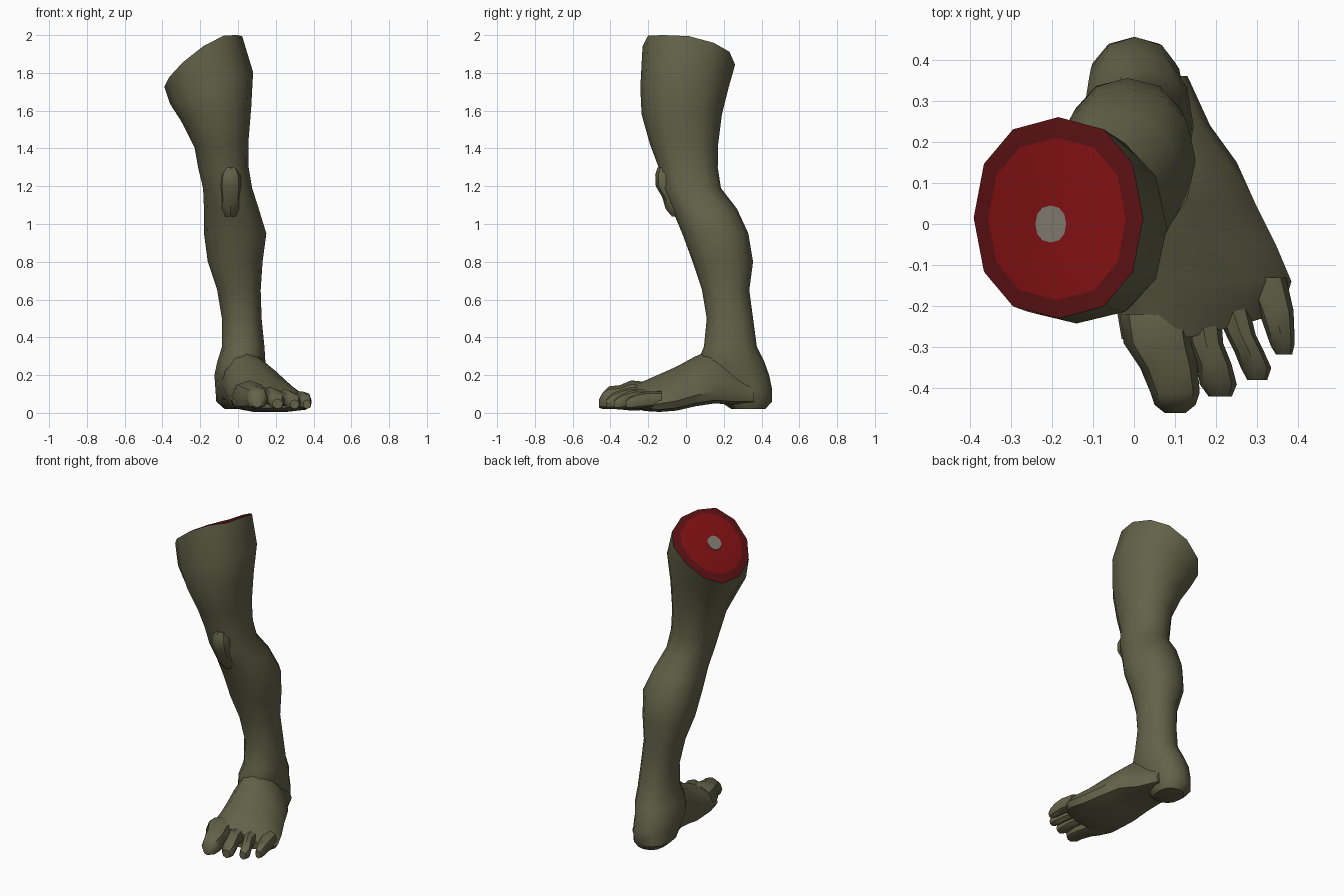
import bpy, bmesh, math

def material(name, rgb):
    m = bpy.data.materials.new(name)
    m.diffuse_color = (*rgb, 1)
    return m

SKIN = material("olive skin", (0.125, 0.122, 0.066))
RIM = material("dark red rim", (0.095, 0.005, 0.006))
FLESH = material("red flesh", (0.2, 0.005, 0.006))
BONE = material("grey bone", (0.2, 0.185, 0.15))

def loft(name, rings, mats, cap_end=True):
    """Skin a list of equal-length rings; mats holds one material per band."""
    bm = bmesh.new()
    loops = [[bm.verts.new(p) for p in r] for r in rings]
    n = len(rings[0])
    slots = list(dict.fromkeys(mats))
    for k in range(len(loops) - 1):
        a, b = loops[k], loops[k + 1]
        for i in range(n):
            j = (i + 1) % n
            f = bm.faces.new((a[i], a[j], b[j], b[i]))
            f.material_index = slots.index(mats[min(k, len(mats) - 1)])
    bm.faces.new(loops[0][::-1])
    if cap_end:
        f = bm.faces.new(loops[-1])
        f.material_index = slots.index(mats[-1])
    bmesh.ops.recalc_face_normals(bm, faces=bm.faces)
    me = bpy.data.meshes.new(name)
    bm.to_mesh(me)
    bm.free()
    for m in slots:
        me.materials.append(m)
    ob = bpy.data.objects.new(name, me)
    bpy.context.collection.objects.link(ob)
    bpy.ops.object.select_all(action='DESELECT')
    ob.select_set(True)
    bpy.context.view_layer.objects.active = ob
    bpy.ops.object.shade_smooth_by_angle(angle=math.radians(42))
    return ob

def oval(x0, x1, y0, y1, n=12, power=0.9):
    """Slightly squared oval filling a rectangle."""
    pts = []
    for i in range(n):
        a = 2 * math.pi * i / n
        c, s = math.cos(a), math.sin(a)
        pts.append(((x0 + x1) / 2 + (x1 - x0) / 2 * math.copysign(abs(c) ** power, c),
                    (y0 + y1) / 2 + (y1 - y0) / 2 * math.copysign(abs(s) ** power, s)))
    return pts

def cut_height(x, y):
    z = 2.0 + 0.66 * (x - 0.02) - 0.2 * y + 0.03 * (1 - ((x + 0.19) / 0.2) ** 2)
    return min(z, 2.0)

# Leg from heel to thigh: z, x0, x1, y0, y1, sideways tilt
sections = [
    (0.02, -0.07, 0.09, 0.24, 0.42, 0), (0.06, -0.115, 0.115, 0.18, 0.455, 0),
    (0.13, -0.12, 0.125, 0.12, 0.455, 0), (0.20, -0.125, 0.13, 0.07, 0.44, 0),
    (0.27, -0.11, 0.145, 0.06, 0.415, 0), (0.35, -0.085, 0.14, 0.095, 0.375, 0),
    (0.50, -0.085, 0.125, 0.11, 0.355, 0), (0.65, -0.11, 0.12, 0.085, 0.335, 0),
    (0.80, -0.16, 0.13, 0.035, 0.355, 0), (0.95, -0.18, 0.15, -0.02, 0.33, 0),
    (1.08, -0.18, 0.11, -0.075, 0.27, 0), (1.19, -0.185, 0.075, -0.13, 0.185, 0),
    (1.30, -0.21, 0.055, -0.145, 0.168, 0.05), (1.42, -0.23, 0.055, -0.19, 0.17, 0.1),
    (1.58, -0.30, 0.07, -0.235, 0.19, 0.2), (1.72, -0.36, 0.08, -0.242, 0.225, 0.38),
]
rings = []
for z, x0, x1, y0, y1, t in sections:
    mid = (x0 + x1) / 2
    rings.append([(x, y, z + t * (x - mid)) for x, y in oval(x0, x1, y0, y1)])
skin_bands = len(rings)
# Cut end: outer edge, rim, flesh, bone
for x0, x1, y0, y1, lift in ((-0.39, 0.022, -0.23, 0.26, 0), (-0.355, -0.02, -0.185, 0.21, 0.004),
                             (-0.24, -0.165, -0.045, 0.045, 0.0)):
    rings.append([(x, y, min(2.0, cut_height(x, y) + lift)) for x, y in oval(x0, x1, y0, y1)])
loft("leg", rings, [SKIN] * skin_bands + [RIM, FLESH, BONE], cap_end=False)
# Bone end closing the middle of the cut
bone = [[(x, y, cut_height(x, y) + h) for x, y in oval(-0.24, -0.165, -0.045, 0.045)]
        for h in (-0.03, 0.003)]
loft("bone_end", bone, [BONE])

# Kneecap: z, half width, front y
knee = [(1.04, 0.035, -0.075), (1.08, 0.05, -0.108), (1.14, 0.055, -0.125),
        (1.20, 0.06, -0.16), (1.26, 0.055, -0.163), (1.30, 0.035, -0.15)]
loft("kneecap", [[(x, y, z) for x, y in oval(-0.04 - w, -0.04 + w, f, f + 0.12, 8)]
                 for z, w, f in knee], [SKIN])

# Foot: one cross-section stretched over stations y, x0, x1, z0, z1
outline = [(0.05, 0.1), (0, 0.35), (0.04, 0.66), (0.17, 0.92), (0.35, 1), (0.55, 0.9),
           (0.76, 0.68), (0.93, 0.43), (1, 0.22), (0.95, 0.06), (0.7, 0), (0.3, 0)]
stations = [
    (0.36, -0.09, 0.13, 0.05, 0.22), (0.24, -0.10, 0.185, 0.045, 0.30),
    (0.15, -0.09, 0.25, 0.05, 0.335), (0.05, -0.075, 0.295, 0.035, 0.30),
    (-0.05, -0.06, 0.345, 0.012, 0.245), (-0.14, -0.045, 0.383, 0.005, 0.205),
    (-0.22, -0.04, 0.375, 0.01, 0.17), (-0.28, -0.03, 0.33, 0.025, 0.14),
]
foot = []
for y, x0, x1, z0, z1 in stations:
    # The outer front edge sweeps back toward the small toe
    sweep = 0.10 if y < -0.2 else 0
    foot.append([(x0 + u * (x1 - x0), y + sweep * max(0, u - 0.45), z0 + v * (z1 - z0))
                 for u, v in outline])
loft("foot", foot, [SKIN])

# Toes: x, y, z, half width, half height from root to tip
toes = {
    "big_toe": [(0.05, -0.22, 0.09, 0.085, 0.075), (0.06, -0.29, 0.092, 0.085, 0.08),
                (0.085, -0.35, 0.083, 0.07, 0.064), (0.10, -0.41, 0.08, 0.06, 0.06),
                (0.10, -0.44, 0.065, 0.05, 0.045), (0.10, -0.46, 0.05, 0.025, 0.022)],
    "second_toe": [(0.16, -0.2, 0.09, 0.05, 0.05), (0.175, -0.29, 0.09, 0.042, 0.046),
                   (0.195, -0.34, 0.08, 0.042, 0.046), (0.205, -0.39, 0.062, 0.045, 0.042),
                   (0.21, -0.42, 0.048, 0.028, 0.026)],
    "third_toe": [(0.23, -0.18, 0.08, 0.045, 0.045), (0.26, -0.27, 0.08, 0.036, 0.042),
                  (0.28, -0.31, 0.07, 0.036, 0.042), (0.297, -0.35, 0.056, 0.037, 0.038),
                  (0.30, -0.38, 0.045, 0.024, 0.024)],
    "small_toe": [(0.32, -0.13, 0.07, 0.05, 0.045), (0.345, -0.21, 0.07, 0.043, 0.043),
                  (0.355, -0.26, 0.062, 0.035, 0.041), (0.361, -0.295, 0.053, 0.029, 0.034),
                  (0.365, -0.317, 0.045, 0.02, 0.024)],
}
for name, path in toes.items():
    loft(name, [[(px, y, pz) for px, pz in oval(x - w, x + w, z - h, z + h, 8)]
                for x, y, z, w, h in path], [SKIN])
